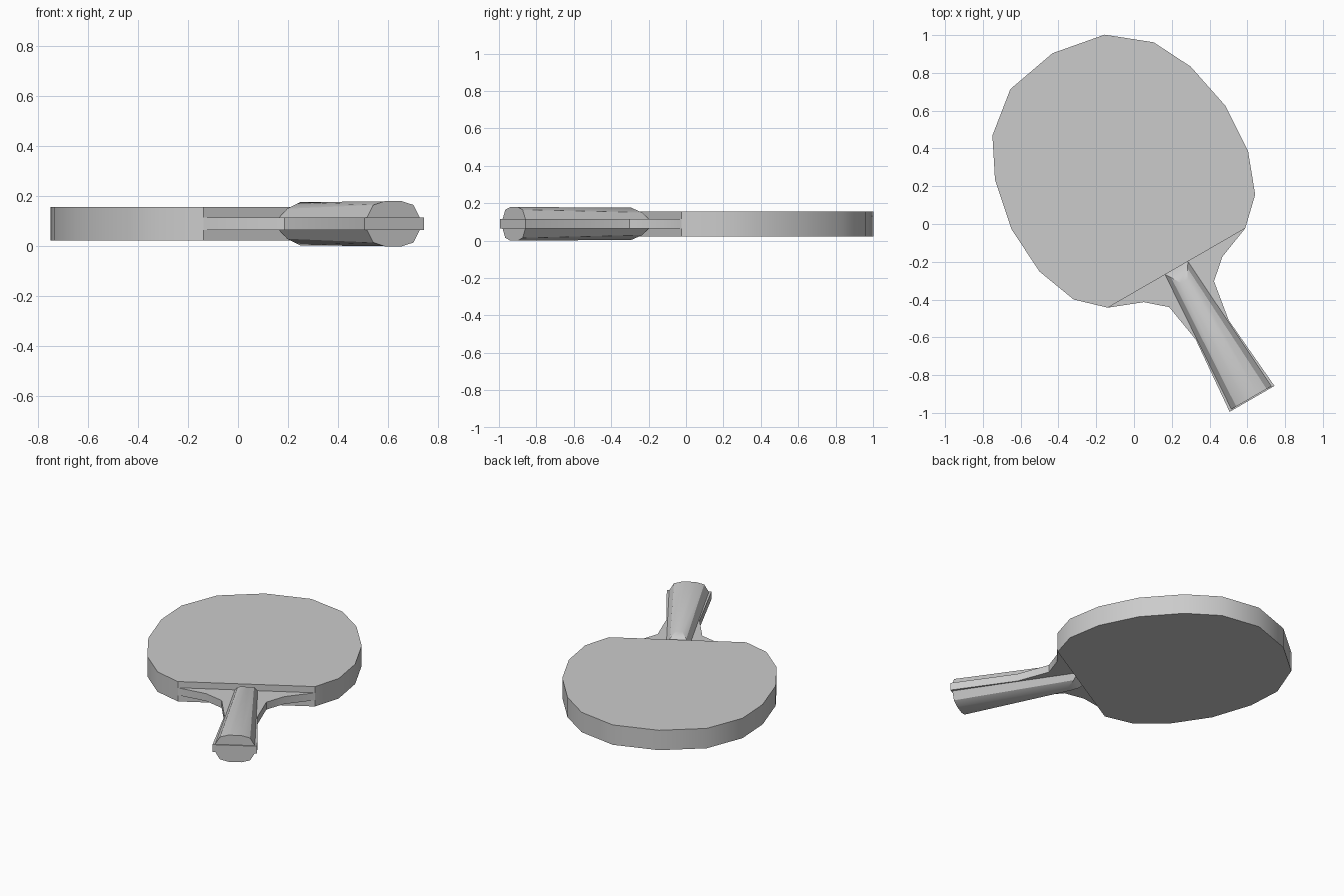
import bpy, bmesh, math

if "Cube" in bpy.data.objects:
    bpy.data.objects.remove(bpy.data.objects["Cube"])

grey = bpy.data.materials.new("plain grey")
grey.use_nodes = True
grey.diffuse_color = (0.6, 0.6, 0.6, 1)
grey.node_tree.nodes["Principled BSDF"].inputs["Base Color"].default_value = grey.diffuse_color

ORIGIN = (0.225, -0.233, 0.09)   # middle of the straight edge of the rubber
TILT = math.radians(30)


def finish(name, bm):
    """Turn a bmesh into a shaded object lying along the bat's slanted axis."""
    bmesh.ops.recalc_face_normals(bm, faces=bm.faces)
    mesh = bpy.data.meshes.new(name)
    bm.to_mesh(mesh)
    bm.free()
    mesh.materials.append(grey)
    obj = bpy.data.objects.new(name, mesh)
    bpy.context.collection.objects.link(obj)
    obj.location = ORIGIN
    obj.rotation_euler.z = TILT
    bpy.ops.object.select_all(action='DESELECT')
    obj.select_set(True)
    bpy.context.view_layer.objects.active = obj
    bpy.ops.object.shade_smooth_by_angle(angle=math.radians(30))
    return obj


def slab(name, half_outline, half_height):
    """Extrude an outline that is mirrored across the bat's long axis."""
    outline = half_outline + [(-x, y) for x, y in reversed(half_outline) if x > 0]
    bm = bmesh.new()
    face = bm.faces.new([bm.verts.new((x, y, -half_height)) for x, y in outline])
    top = bmesh.ops.extrude_face_region(bm, geom=[face])
    verts = [v for v in top["geom"] if isinstance(v, bmesh.types.BMVert)]
    bmesh.ops.translate(bm, verts=verts, vec=(0, 0, 2 * half_height))
    return finish(name, bm)


def grip(name, side):
    """Loft a faceted half grip from its sloped inner end to its flat butt."""
    inner = [(0.07, 0, 0.025), (0.05, -0.03, 0.06), (0.02, -0.08, 0.086)]
    butt = [(0.122, -0.793, 0.025), (0.093, -0.793, 0.075), (0.04, -0.793, 0.09)]
    bm = bmesh.new()
    rings = []
    for half in (inner, butt):
        ring = half + [(-x, y, z) for x, y, z in reversed(half)]
        rings.append([bm.verts.new((x, y, z * side)) for x, y, z in ring])
    a, b = rings
    count = len(a)
    for i in range(count):
        j = (i + 1) % count
        bm.faces.new((a[i], a[j], b[j], b[i]))
    # Inner slope in strips, butt as one flat cap
    for i in range(2):
        bm.faces.new((a[i], a[i + 1], a[count - 2 - i], a[count - 1 - i]))
    bm.faces.new(b)
    return finish(name, bm)


# Round blade with a straight edge towards the handle
slab("blade", [(0.42, 0), (0.555, 0.128), (0.637, 0.345), (0.654, 0.612),
               (0.598, 0.886), (0.493, 1.095), (0.288, 1.26), (0, 1.313)], 0.067)

# Thin wooden core flaring from the handle into the blade
slab("handle_core", [(0.137, -0.8), (0.101, -0.378), (0.137, -0.16),
                     (0.24, -0.07), (0.42, 0)], 0.025)

# Grip halves on both sides of the core
grip("upper_grip", 1)
grip("lower_grip", -1)
